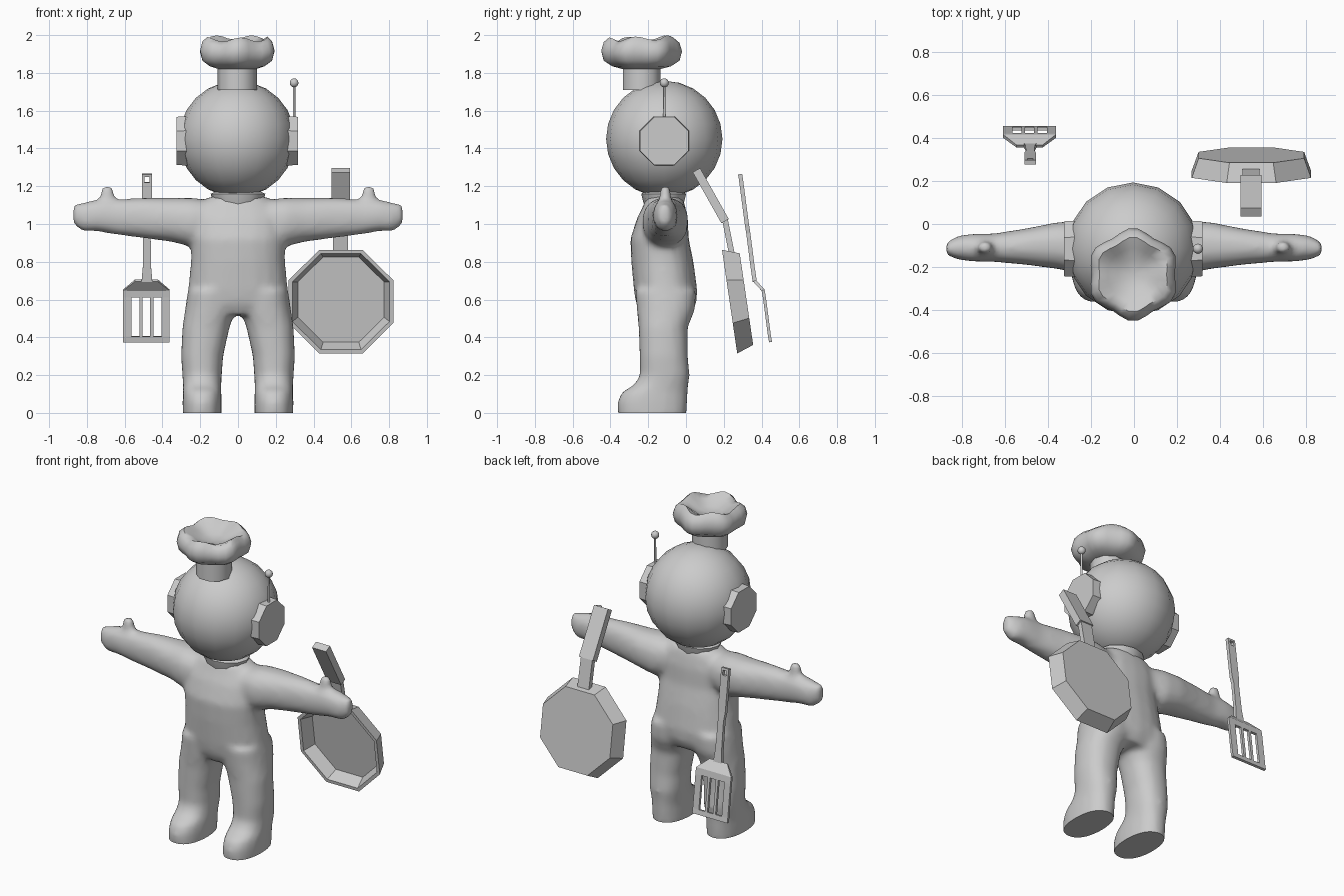
import bpy, bmesh, math
from mathutils import Matrix, Vector

if "Cube" in bpy.data.objects:
    bpy.data.objects.remove(bpy.data.objects["Cube"])

GREY = bpy.data.materials.new("plain grey")
GREY.diffuse_color = (0.6, 0.6, 0.6, 1)
GREY.use_nodes = True
GREY.node_tree.nodes["Principled BSDF"].inputs["Base Color"].default_value = GREY.diffuse_color


def finish(name, bm, smooth=None):
    bmesh.ops.remove_doubles(bm, verts=bm.verts, dist=1e-5)
    bmesh.ops.recalc_face_normals(bm, faces=bm.faces)
    me = bpy.data.meshes.new(name)
    bm.to_mesh(me)
    bm.free()
    me.materials.append(GREY)
    ob = bpy.data.objects.new(name, me)
    bpy.context.collection.objects.link(ob)
    bpy.ops.object.select_all(action='DESELECT')
    ob.select_set(True)
    bpy.context.view_layer.objects.active = ob
    if smooth:
        bpy.ops.object.shade_smooth_by_angle(angle=math.radians(smooth))
    return ob


def skin(bm, rings, cap=True):
    """Join rings of points with quads, closing both ends."""
    vs = [[bm.verts.new(p) for p in r] for r in rings]
    n = len(vs[0])
    for a, b in zip(vs, vs[1:]):
        for i in range(n):
            j = (i + 1) % n
            bm.faces.new((a[i], a[j], b[j], b[i]))
    if cap:
        bm.faces.new(vs[0])
        bm.faces.new(vs[-1])


def tube(bm, axis, rows, side=1, n=20):
    """Loft rounded sections (t, centre a, centre b, radius a, radius b)."""
    rings = []
    for t, ca, cb, ra, rb in rows:
        ring = []
        for i in range(n):
            w = 2 * math.pi * i / n
            c, s = math.cos(w), math.sin(w)
            a = ca + ra * math.copysign(abs(c) ** 0.88, c)
            b = cb + rb * math.copysign(abs(s) ** 0.88, s)
            ring.append((side * a, b, t) if axis == 'z' else (side * t, a, b))
        rings.append(ring)
    skin(bm, rings)


def revolve(name, profile, n, mat, start=0.0, wave=None, smooth=None):
    """Spin (radius, height) points; wave(angle, radius, height) adjusts them."""
    bm = bmesh.new()
    rings = []
    for r, h in profile:
        ring = []
        for i in range(n):
            w = start + 2 * math.pi * i / n
            rr, hh = wave(w, r, h) if wave else (r, h)
            ring.append(mat @ Vector((rr * math.cos(w), rr * math.sin(w), hh)))
        rings.append(ring)
    skin(bm, rings, cap=False)
    bmesh.ops.remove_doubles(bm, verts=bm.verts, dist=1e-5)
    edges = [e for e in bm.edges if e.is_boundary]
    if edges:
        bmesh.ops.holes_fill(bm, edges=edges, sides=0)
    return finish(name, bm, smooth)


def sheet(name, cx, rows, cols, thick, holes=()):
    """Bent plate: rows are (y, z, width scale); holes are (row, column) cells."""
    bm = bmesh.new()
    vs = [[bm.verts.new((cx + c * s, y, z)) for c in cols] for y, z, s in rows]
    for i in range(len(rows) - 1):
        for j in range(len(cols) - 1):
            if (i, j) not in holes:
                bm.faces.new((vs[i][j], vs[i][j + 1], vs[i + 1][j + 1], vs[i + 1][j]))
    ob = finish(name, bm)
    mod = ob.modifiers.new("thickness", 'SOLIDIFY')
    mod.thickness = thick
    mod.offset = 0
    mod.use_even_offset = True
    return ob


# Body: torso, legs with feet, arms and thumbs fused into one soft skin
bm = bmesh.new()
tube(bm, 'z', [(0.52, 0, -0.105, 0.2, 0.13), (0.58, 0, -0.105, 0.265, 0.16),
               (0.65, 0, -0.108, 0.265, 0.168), (0.8, 0, -0.125, 0.25, 0.165),
               (0.92, 0, -0.14, 0.25, 0.155), (1.03, 0, -0.125, 0.25, 0.135),
               (1.1, 0, -0.115, 0.21, 0.11), (1.145, 0, -0.115, 0.15, 0.095)])
for s in (1, -1):
    tube(bm, 'z', [(-0.04, 0.19, -0.18, 0.102, 0.18), (0.06, 0.19, -0.178, 0.104, 0.186),
                   (0.11, 0.19, -0.165, 0.102, 0.175), (0.15, 0.19, -0.13, 0.102, 0.143),
                   (0.2, 0.19, -0.112, 0.105, 0.132), (0.3, 0.19, -0.118, 0.112, 0.128),
                   (0.45, 0.17, -0.121, 0.125, 0.13), (0.55, 0.145, -0.106, 0.135, 0.155),
                   (0.65, 0.145, -0.108, 0.12, 0.162)], s)
    tube(bm, 'x', [(0.1, -0.12, 1.02, 0.1, 0.1), (0.25, -0.11, 1.01, 0.122, 0.13),
                   (0.35, -0.1, 1.022, 0.11, 0.117), (0.5, -0.105, 1.032, 0.085, 0.107),
                   (0.65, -0.11, 1.037, 0.066, 0.093), (0.75, -0.11, 1.045, 0.065, 0.083),
                   (0.82, -0.11, 1.037, 0.055, 0.077), (0.873, -0.115, 1.05, 0.028, 0.052)], s)
    tube(bm, 'z', [(1.05, 0.69, -0.11, 0.045, 0.04), (1.13, 0.69, -0.11, 0.038, 0.035),
                   (1.18, 0.692, -0.11, 0.032, 0.03), (1.205, 0.692, -0.11, 0.022, 0.022)], s, 12)
body = finish("body", bm)
mod = body.modifiers.new("fuse", 'REMESH')
mod.mode = 'VOXEL'
mod.voxel_size = 0.018
bpy.ops.object.modifier_apply(modifier="fuse")
mod = body.modifiers.new("soften", 'SMOOTH')
mod.factor = 0.5
mod.iterations = 6
bpy.ops.object.modifier_apply(modifier="soften")
for v in body.data.vertices:
    v.co.z = max(v.co.z, 0.0)  # flat soles
bpy.ops.object.shade_smooth_by_angle(angle=math.radians(50))

# Neck collar
revolve("collar", [(0.11, 1.07), (0.13, 1.11), (0.145, 1.16), (0.1, 1.18)], 12,
        Matrix.Translation((0, -0.118, 0)) @ Matrix.Diagonal((1, 0.82, 1, 1)), smooth=40)

# Round helmet head
bm = bmesh.new()
bmesh.ops.create_uvsphere(bm, u_segments=16, v_segments=12, radius=0.308,
                          matrix=Matrix.Translation((-0.005, -0.115, 1.45)))
finish("head", bm, 60)

# Octagonal ear pads
EAR = 0.13 / math.cos(math.pi / 8)
for s, label in ((1, "right"), (-1, "left")):
    revolve("ear_pad_" + label, [(EAR, 0.22), (EAR, 0.275), (EAR * 0.98, 0.322)], 8,
            Matrix.Translation((-0.004, -0.115, 1.44)) @ Matrix.Rotation(s * math.pi / 2, 4, 'Y'),
            start=math.pi / 8)

# Antenna rod and tip
bm = bmesh.new()
bmesh.ops.create_cone(bm, cap_ends=True, segments=8, radius1=0.007, radius2=0.006, depth=0.2,
                      matrix=Matrix.Translation((0.297, -0.115, 1.645)))
finish("antenna_rod", bm, 50)
bm = bmesh.new()
bmesh.ops.create_uvsphere(bm, u_segments=10, v_segments=8, radius=0.024,
                          matrix=Matrix.Translation((0.297, -0.115, 1.747)))
finish("antenna_tip", bm, 60)

# Cook's hat: straight band and billowing hollow crown
HAT = Matrix.Translation((-0.004, -0.235, 0))
revolve("hat_band", [(0.104, 1.71), (0.104, 1.85)], 10, HAT, smooth=40)


def billow(w, r, h):
    k = min(1.0, max(0.0, (r - 0.1) / 0.08))
    up = max(0.0, h - 1.86) / 0.12
    return (r + 0.012 * k * math.cos(6 * w + math.pi),
            h + k * up * (0.014 * math.cos(5 * w + 1.0) + 0.008 * math.sin(w)))


revolve("hat_crown", [(0, 1.82), (0.1, 1.82), (0.15, 1.835), (0.192, 1.865), (0.205, 1.915),
                      (0.192, 1.958), (0.165, 1.982), (0.12, 1.96), (0.07, 1.93), (0, 1.92)],
        30, HAT, wave=billow, smooth=60)

# Frying pan: tilted octagonal dish and bent handle
front = Vector((0, -0.545, -0.08)).normalized()
PAN = Matrix.Translation((0.545, 0.32, 0.602)) @ front.to_track_quat('Z', 'Y').to_matrix().to_4x4()
K = 1 / math.cos(math.pi / 8)
revolve("pan_dish", [(0, 0), (0.245 * K, 0), (0.277 * K, 0.09), (0.257 * K, 0.09),
                     (0.228 * K, 0.015), (0, 0.015)], 8, PAN, start=math.pi / 8)
sheet("pan_neck", 0.543, [(0.205, 1.03, 1), (0.243, 0.84, 1)], (-0.04, 0.04), 0.03)
sheet("pan_grip", 0.544, [(0.055, 1.285, 1), (0.207, 1.015, 1)], (-0.049, 0.049), 0.045)

# Spatula: slotted blade and handle with a hanging hole
sheet("spatula_blade", -0.485,
      [(0.362, 0.70, 0.5), (0.408, 0.65, 1), (0.415, 0.612, 1), (0.442, 0.405, 1), (0.448, 0.375, 1)],
      (-0.123, -0.08, -0.037, -0.02, 0.02, 0.037, 0.08, 0.123), 0.016,
      holes=[(2, 1), (2, 3), (2, 5)])
sheet("spatula_handle", -0.482,
      [(0.286, 1.264, 1), (0.289, 1.25, 1), (0.293, 1.22, 1), (0.322, 1.0, 1), (0.33, 0.95, 0.75),
       (0.353, 0.77, 0.85), (0.364, 0.695, 1.1)],
      (-0.026, -0.013, 0.013, 0.026), 0.022, holes=[(1, 1)])
